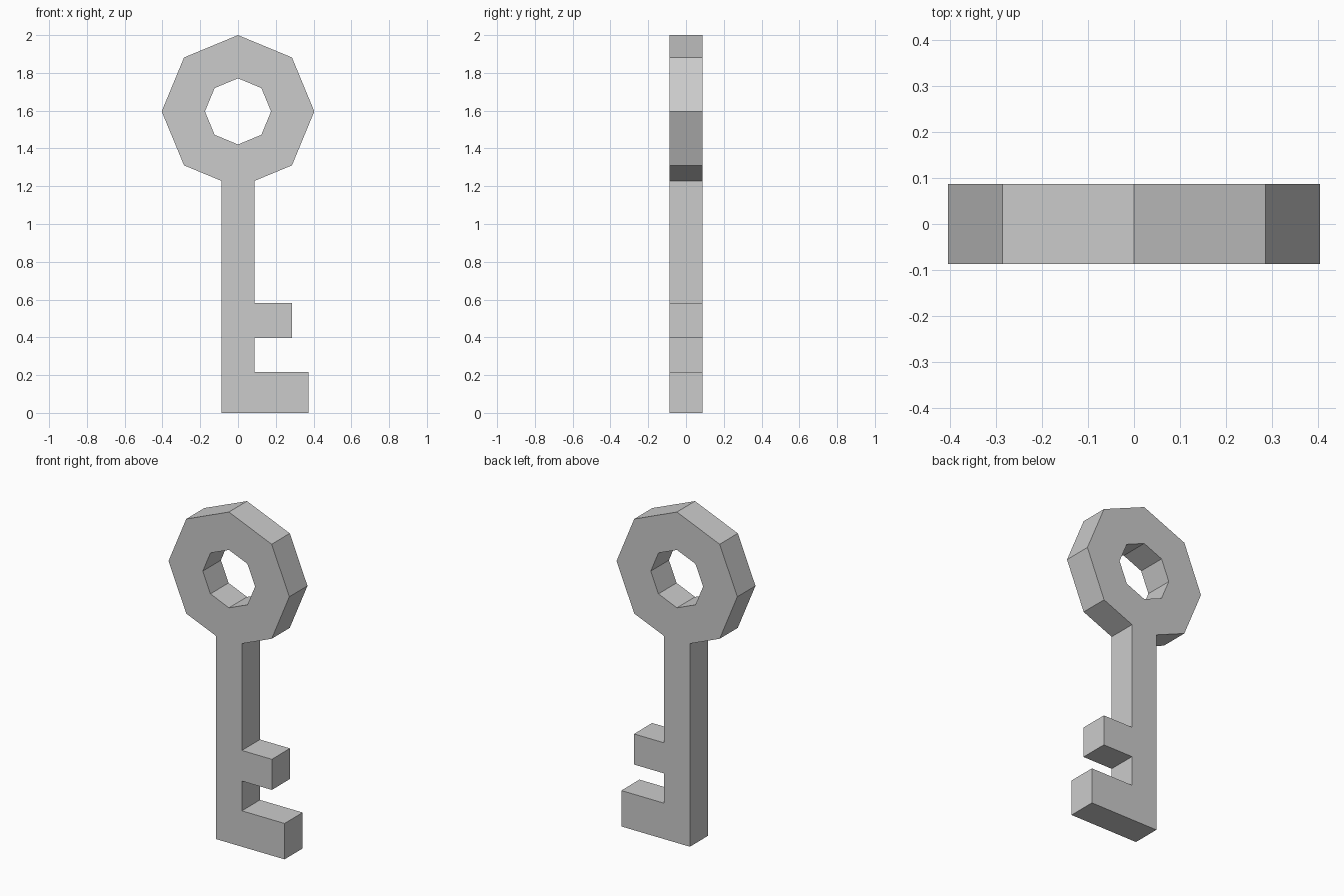
import bpy
from math import sin, cos, pi

if "Cube" in bpy.data.objects:
    bpy.data.objects.remove(bpy.data.objects["Cube"])

BOW_Z, BOW_R, HOLE_R = 1.596, 0.404, 0.175
HALF = 0.0865  # half width of the shaft and half thickness of the key


def octagon(radius, steps):
    # points counted anticlockwise from the lowest corner
    return [(radius * sin(i * pi / 4), BOW_Z - radius * cos(i * pi / 4)) for i in steps]


def add_loop(curve, points):
    spline = curve.splines.new('POLY')
    spline.points.add(len(points) - 1)
    for p, (x, z) in zip(spline.points, points):
        p.co = (x, z, 0, 1)
    spline.use_cyclic_u = True


# Shaft and two teeth, open at the top where it joins the bow
neck_z = BOW_Z - BOW_R + HALF * math_slope if (math_slope := (1 - cos(pi / 4)) / sin(pi / 4)) else 0
blade = [(-HALF, neck_z), (-HALF, 0), (0.372, 0), (0.372, 0.217), (HALF, 0.217),
         (HALF, 0.397), (0.287, 0.397), (0.287, 0.582), (HALF, 0.582), (HALF, neck_z)]

# Key outline with the bow hole, extruded to thickness
curve = bpy.data.curves.new("key", 'CURVE')
curve.dimensions = '2D'
curve.fill_mode = 'BOTH'
curve.extrude = HALF
add_loop(curve, blade + octagon(BOW_R, range(1, 8)))
add_loop(curve, octagon(HOLE_R, range(8)))

key = bpy.data.objects.new("key", curve)
bpy.context.collection.objects.link(key)
key.rotation_euler.x = pi / 2
bpy.context.view_layer.objects.active = key
key.select_set(True)
bpy.ops.object.convert(target='MESH')
bpy.ops.object.transform_apply(rotation=True)
bpy.ops.object.shade_flat()

# Weld the caps to the rim and face all normals outward
bpy.ops.object.mode_set(mode='EDIT')
bpy.ops.mesh.select_all(action='SELECT')
bpy.ops.mesh.remove_doubles(threshold=0.0005)
bpy.ops.mesh.normals_make_consistent(inside=False)
bpy.ops.object.mode_set(mode='OBJECT')
